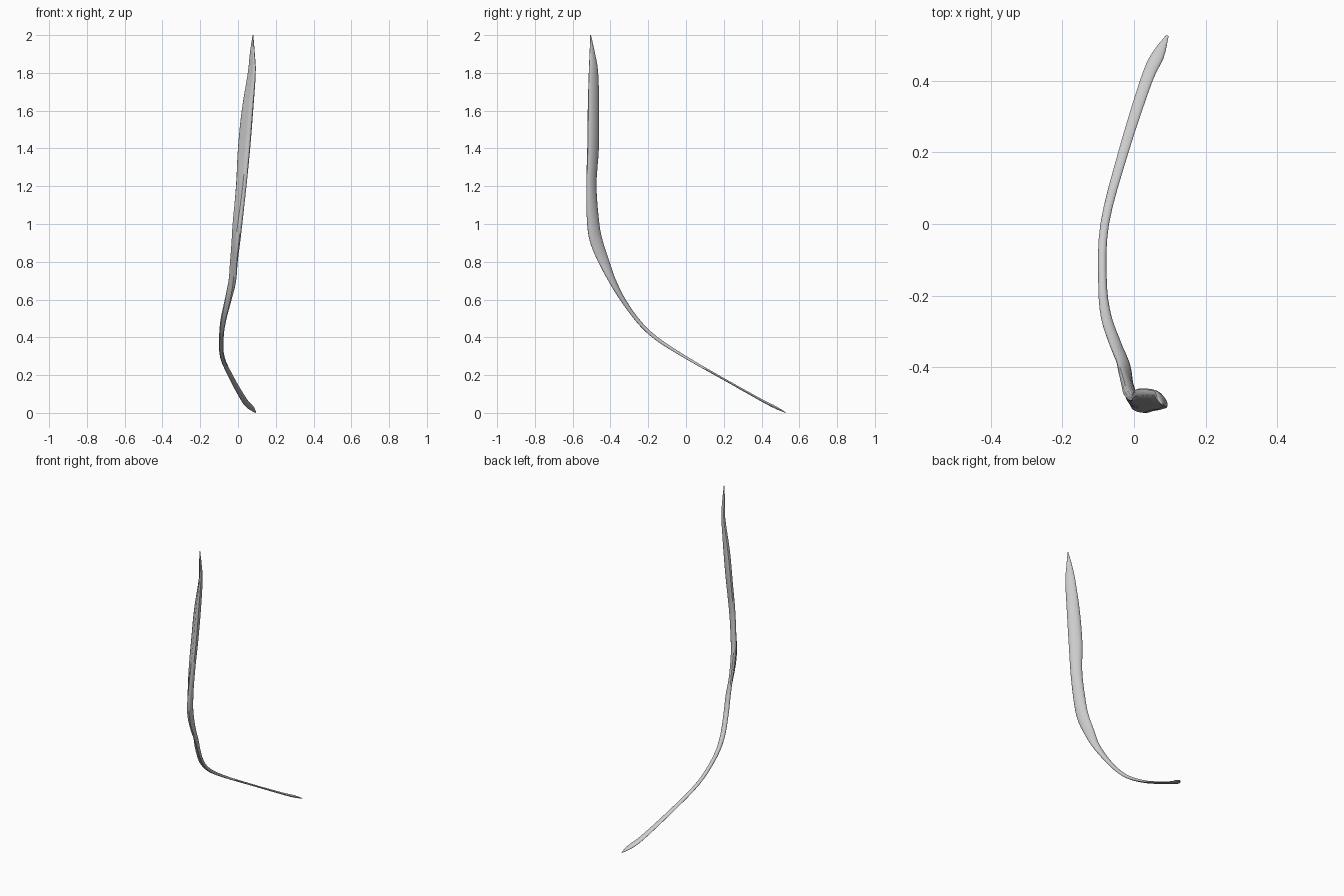
import bpy, bmesh, math
from mathutils import Vector

if "Cube" in bpy.data.objects:
    bpy.data.objects.remove(bpy.data.objects["Cube"])

# Stations from upper tip to lower tip:
# x, y, z, half width, half thickness, heading of the wide axis in degrees
STATIONS = [
    (0.079, -0.505, 2.00, 0.002, 0.002, -45),
    (0.076, -0.496, 1.90, 0.018, 0.009, -50),
    (0.073, -0.490, 1.80, 0.030, 0.013, -52),
    (0.050, -0.490, 1.60, 0.038, 0.020, -45),
    (0.032, -0.492, 1.40, 0.040, 0.020, -43),
    (0.017, -0.501, 1.20, 0.034, 0.019, -44),
    (-0.003, -0.491, 1.00, 0.036, 0.020, -58),
    (-0.012, -0.472, 0.90, 0.036, 0.018, -65),
    (-0.022, -0.434, 0.80, 0.031, 0.015, -62),
    (-0.030, -0.390, 0.70, 0.023, 0.015, -45),
    (-0.052, -0.335, 0.60, 0.018, 0.013, -20),
    (-0.078, -0.258, 0.49, 0.015, 0.012, 0),
    (-0.088, -0.160, 0.395, 0.012, 0.011, 0),
    (-0.082, 0.00, 0.292, 0.012, 0.008, 0),
    (-0.030, 0.20, 0.178, 0.014, 0.006, 0),
    (0.034, 0.40, 0.066, 0.017, 0.007, 0),
    (0.066, 0.47, 0.030, 0.018, 0.008, 0),
    (0.093, 0.526, 0.002, 0.004, 0.002, 0),
]
SIDES, STEPS = 16, 4


def spline(p0, p1, p2, p3, t):
    """Catmull-Rom blend of whole stations."""
    return [0.5 * (2 * b + (c - a) * t + (2 * a - 5 * b + 4 * c - d) * t * t
                   + (3 * b - a - 3 * c + d) * t ** 3)
            for a, b, c, d in zip(p0, p1, p2, p3)]


# Smooth the stations
n = len(STATIONS)
path = []
for i in range(n - 1):
    quad = [STATIONS[min(max(i + k, 0), n - 1)] for k in (-1, 0, 1, 2)]
    path += [spline(*quad, s / STEPS) for s in range(STEPS)]
path.append(list(STATIONS[-1]))

# Loft a flattened, lightly grooved section along the bent path
bm = bmesh.new()
rings = []
for i, (x, y, z, w, h, ang) in enumerate(path):
    before, after = path[max(i - 1, 0)], path[min(i + 1, len(path) - 1)]
    tangent = (Vector(after[:3]) - Vector(before[:3])).normalized()
    wide = Vector((math.cos(math.radians(ang)), math.sin(math.radians(ang)), 0))
    wide = (wide - tangent * wide.dot(tangent)).normalized()
    thick = tangent.cross(wide)
    ring = []
    for k in range(SIDES):
        a = math.tau * k / SIDES
        c, s = math.cos(a), math.sin(a)
        if s > 0.8:
            s *= 0.75
        p = Vector((x, y, z)) + wide * (w * c) + thick * (h * s)
        p.z = min(max(p.z, 0), 2)
        ring.append(bm.verts.new(p))
    rings.append(ring)
for r0, r1 in zip(rings, rings[1:]):
    for k in range(SIDES):
        j = (k + 1) % SIDES
        bm.faces.new((r0[k], r0[j], r1[j], r1[k]))
bm.faces.new(rings[0])
bm.faces.new(rings[-1])
bmesh.ops.recalc_face_normals(bm, faces=bm.faces[:])

mesh = bpy.data.meshes.new("curved_blade")
bm.to_mesh(mesh)
bm.free()
blade = bpy.data.objects.new("curved_blade", mesh)
bpy.context.collection.objects.link(blade)
bpy.context.view_layer.objects.active = blade
blade.select_set(True)
bpy.ops.object.shade_smooth_by_angle(angle=math.radians(40))
